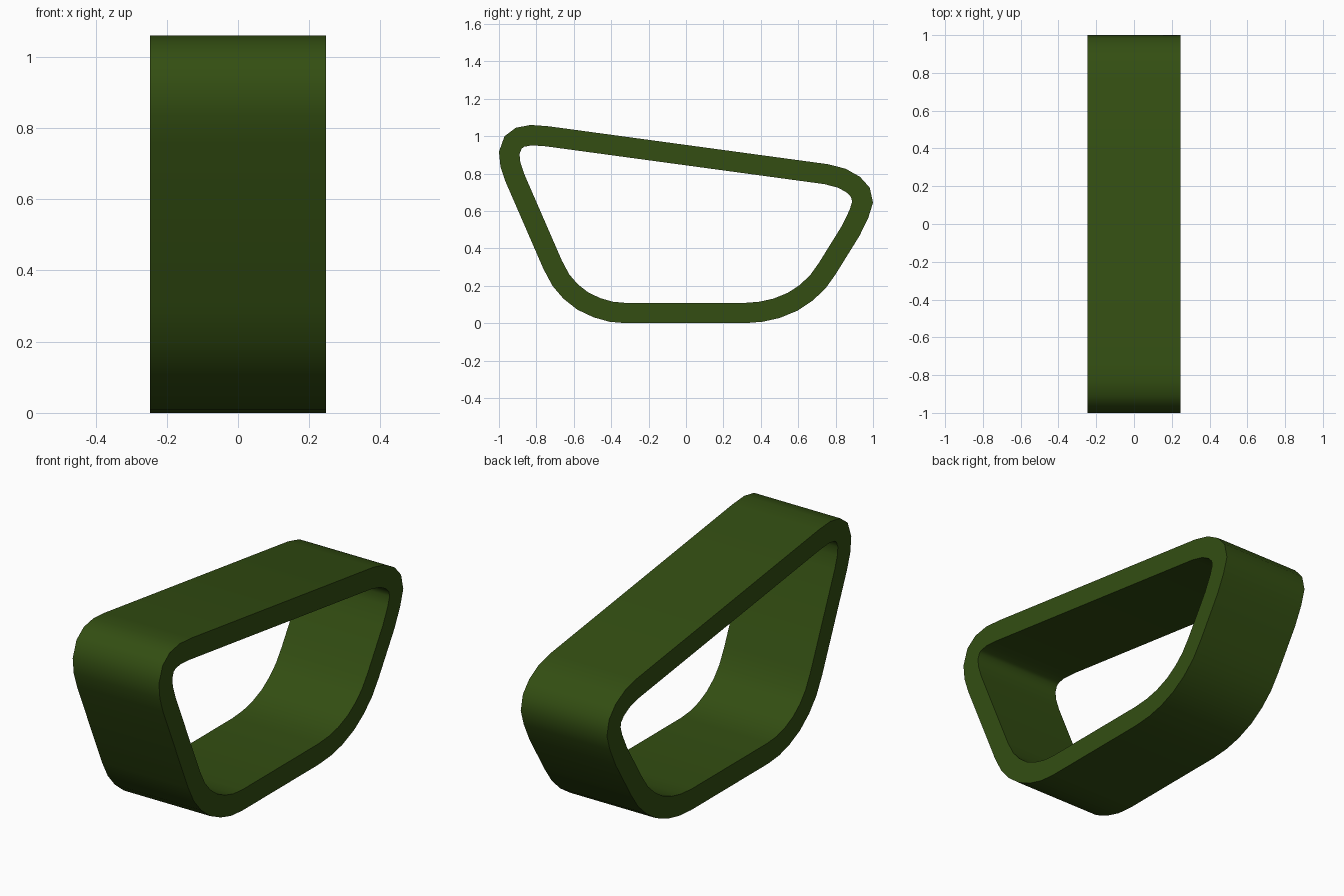
import bpy, bmesh, math
from mathutils import Vector

if "Cube" in bpy.data.objects:
    bpy.data.objects.remove(bpy.data.objects["Cube"])

HALF_WIDTH = 0.247
WALL = 0.108

# Outer outline of the band in (y, z), clockwise from the tall front corner
outline = [Vector(p) for p in [
    (-0.97, 1.0), (-0.91, 1.045), (-0.83, 1.06), (-0.735, 1.053),
    (0.76, 0.85), (0.853, 0.826), (0.93, 0.783), (0.982, 0.725), (1.0, 0.645),
    (0.975, 0.565), (0.928, 0.468),
    (0.80, 0.262), (0.745, 0.185), (0.676, 0.12), (0.596, 0.067), (0.5, 0.028),
    (0.41, 0.008), (0.31, 0.0),
    (-0.32, 0.0), (-0.41, 0.008), (-0.495, 0.032), (-0.58, 0.072),
    (-0.655, 0.131), (-0.714, 0.2), (-0.762, 0.29),
    (-0.965, 0.757), (-0.992, 0.837), (-1.0, 0.917)]]


def inset(points, distance):
    """Mitred inward offset of a clockwise outline."""
    result = []
    for i, p in enumerate(points):
        a = (p - points[i - 1]).normalized()
        b = (points[(i + 1) % len(points)] - p).normalized()
        na, nb = Vector((a.y, -a.x)), Vector((b.y, -b.x))
        result.append(p + (na + nb) * distance / (1 + na.dot(nb)))
    return result


green = bpy.data.materials.new("dark olive green")
green.diffuse_color = (0.033, 0.076, 0.006, 1)
green.use_nodes = True
green.node_tree.nodes["Principled BSDF"].inputs["Base Color"].default_value = green.diffuse_color

# Band: four loops joined into a closed hollow ring
bm = bmesh.new()
inner = inset(outline, WALL)
loops = [[bm.verts.new((x, p.x, p.y)) for p in pts] for pts, x in (
    (outline, -HALF_WIDTH), (outline, HALF_WIDTH),
    (inner, HALF_WIDTH), (inner, -HALF_WIDTH))]
n = len(outline)
for k in range(4):
    a, b = loops[k], loops[(k + 1) % 4]
    for i in range(n):
        j = (i + 1) % n
        bm.faces.new((a[i], a[j], b[j], b[i]))
bmesh.ops.recalc_face_normals(bm, faces=bm.faces)
mesh = bpy.data.meshes.new("rounded_band")
bm.to_mesh(mesh)
bm.free()
mesh.materials.append(green)

band = bpy.data.objects.new("rounded_band", mesh)
bpy.context.collection.objects.link(band)
bpy.context.view_layer.objects.active = band
band.select_set(True)
bpy.ops.object.shade_smooth_by_angle(angle=math.radians(50))
